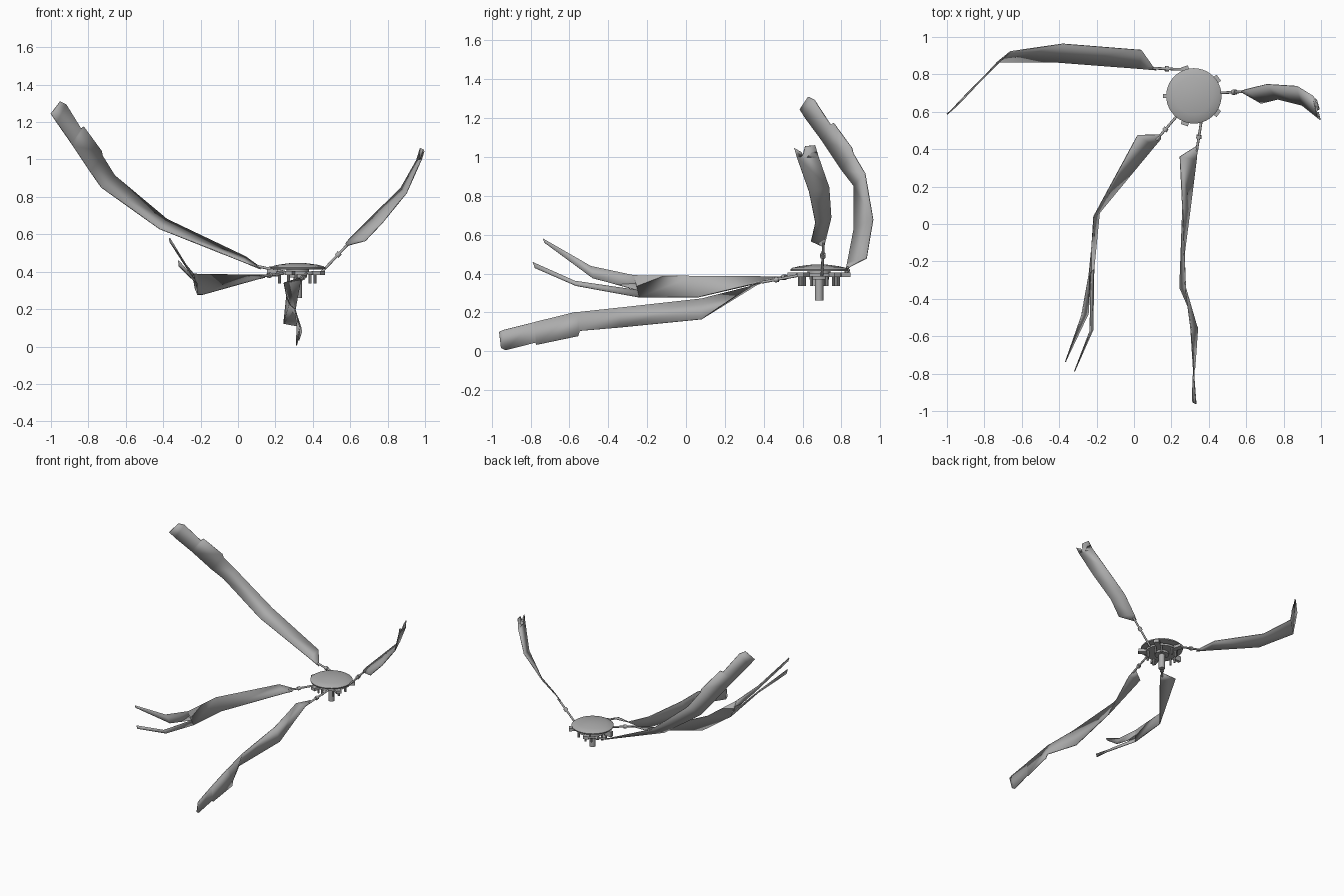
import bpy, bmesh, math
from mathutils import Vector

grey = bpy.data.materials.new("plain_grey")
grey.diffuse_color = (0.42, 0.42, 0.42, 1)
HUB = Vector((0.32, 0.685, 0))


def finish(name, bm, angle=40):
    bmesh.ops.recalc_face_normals(bm, faces=bm.faces)
    me = bpy.data.meshes.new(name)
    bm.to_mesh(me)
    bm.free()
    me.materials.append(grey)
    ob = bpy.data.objects.new(name, me)
    bpy.context.collection.objects.link(ob)
    bpy.ops.object.select_all(action='DESELECT')
    ob.select_set(True)
    bpy.context.view_layer.objects.active = ob
    bpy.ops.object.shade_smooth_by_angle(angle=math.radians(angle))
    return ob


def rod(name, a, b, r, sides=12):
    """Cylinder between two points."""
    a, b = Vector(a), Vector(b)
    bm = bmesh.new()
    bmesh.ops.create_cone(bm, cap_ends=True, segments=sides, radius1=r, radius2=r, depth=(b - a).length)
    bm.transform((b - a).to_track_quat('Z', 'Y').to_matrix().to_4x4())
    bmesh.ops.translate(bm, verts=bm.verts, vec=(a + b) / 2)
    return finish(name, bm)


def lathe(name, profile, sides=40):
    """Revolve (radius, z) points around the hub axis."""
    bm = bmesh.new()
    vs = [bm.verts.new((r, 0, z)) for r, z in profile]
    es = [bm.edges.new(p) for p in zip(vs, vs[1:])]
    bmesh.ops.spin(bm, geom=vs + es, cent=(0, 0, 0), axis=(0, 0, 1), angle=math.tau, steps=sides)
    bmesh.ops.remove_doubles(bm, verts=bm.verts, dist=1e-4)
    bmesh.ops.translate(bm, verts=bm.verts, vec=HUB)
    return finish(name, bm)


def box(name, centre, size, turn):
    bm = bmesh.new()
    bmesh.ops.create_cube(bm, size=1)
    bmesh.ops.scale(bm, verts=bm.verts, vec=size)
    for v in bm.verts:
        v.co.rotate(Vector((1, 0, 0)).rotation_difference(Vector((math.cos(turn), math.sin(turn), 0))))
    bmesh.ops.translate(bm, verts=bm.verts, vec=centre)
    return finish(name, bm)


def blade(name, *ribbons):
    """Bent sheets, each given as pairs of (upper edge, lower edge) points."""
    bm = bmesh.new()
    for pairs in ribbons:
        rows = [[bm.verts.new(p) for p in pair] for pair in pairs]
        for (a, b), (c, d) in zip(rows, rows[1:]):
            bm.faces.new((a, b, d, c))
    bmesh.ops.remove_doubles(bm, verts=bm.verts, dist=1e-4)
    ob = finish(name, bm)
    mod = ob.modifiers.new("thickness", 'SOLIDIFY')
    mod.thickness, mod.offset = 0.006, 0


# Hub: domed cap, motor plate, lower ring and hanging stem
lathe("cap", [(0, 0.447), (0.05, 0.445), (0.1, 0.438), (0.135, 0.43), (0.148, 0.422),
              (0.146, 0.414), (0.12, 0.412), (0, 0.412)])
lathe("motor_plate", [(0, 0.412), (0.06, 0.412), (0.06, 0.4), (0.115, 0.4), (0.115, 0.385),
                      (0.05, 0.385), (0.05, 0.37), (0, 0.37)])
rod("stem", HUB + Vector((0, 0, 0.26)), HUB + Vector((0, 0, 0.38)), 0.022, 16)

# Brackets around the rim and pegs underneath
for i in range(5):
    t = math.radians(36 + 72 * i)
    d = Vector((math.cos(t), math.sin(t), 0))
    box("rim_bracket", HUB + d * 0.135 + Vector((0, 0, 0.394)), (0.06, 0.04, 0.022), t)
    for off in (-0.22, 0.22):
        p = HUB + Vector((math.cos(t + off), math.sin(t + off), 0)) * 0.1
        rod("peg", p + Vector((0, 0, 0.337)), p + Vector((0, 0, 0.39)), 0.008, 8)

# Arms with collars that carry the blades
arms = [((0.29, 0.825, 0.39), (0.10, 0.833, 0.43)),
        ((0.44, 0.70, 0.39), (0.60, 0.708, 0.56)),
        ((0.24, 0.59, 0.39), (0.12, 0.45, 0.375)),
        ((0.365, 0.58, 0.39), (0.335, 0.39, 0.355))]
for a, b in arms:
    a, b = Vector(a), Vector(b)
    rod("arm", a, b, 0.007)
    rod("collar", a.lerp(b, 0.55), a.lerp(b, 0.65), 0.014)

# Long raised blade at the back left, with a chipped edge
blade("back_left_blade", [
    ((0.10, 0.845, 0.437), (0.12, 0.822, 0.415)),
    ((0.04, 0.93, 0.48), (0.03, 0.83, 0.452)),
    ((-0.38, 0.963, 0.68), (-0.42, 0.865, 0.63)),
    ((-0.66, 0.922, 0.915), (-0.73, 0.865, 0.85)),
    ((-0.725, 0.86, 1.02), (-0.79, 0.80, 0.935)),
    ((-0.73, 0.855, 1.045), (-0.80, 0.79, 0.95)),
    ((-0.825, 0.76, 1.175), (-0.88, 0.71, 1.07)),
    ((-0.84, 0.745, 1.165), (-0.89, 0.70, 1.085)),
    ((-0.92, 0.66, 1.295), (-0.97, 0.615, 1.20)),
    ((-0.95, 0.63, 1.31), (-1.0, 0.587, 1.245))])

# Short raised blade on the right, with a notched tip
tip = ((0.955, 0.68, 1.0), (0.985, 0.598, 1.025))
blade("right_blade", [
    ((0.575, 0.712, 0.55), (0.585, 0.70, 0.54)),
    ((0.60, 0.72, 0.58), (0.68, 0.645, 0.565)),
    ((0.71, 0.747, 0.69), (0.77, 0.667, 0.66)),
    ((0.87, 0.737, 0.845), (0.90, 0.634, 0.82)),
    ((0.955, 0.685, 0.995), (0.98, 0.57, 1.0))],
    [((0.955, 0.685, 0.995), (0.975, 0.60, 0.998)),
     ((0.975, 0.665, 1.06), (0.99, 0.613, 1.055))],
    [((0.975, 0.60, 0.998), (0.98, 0.57, 1.0)),
     ((0.985, 0.598, 1.022), (0.995, 0.557, 1.046))])

# Forked blade at the front left
mid = (-0.23, -0.25, 0.314)
up, low = (-0.24, -0.268, 0.39), (-0.215, -0.24, 0.277)
blade("forked_blade", [
    ((0.14, 0.478, 0.383), (0.145, 0.455, 0.37)),
    ((0.02, 0.475, 0.383), (0.11, 0.415, 0.362)),
    ((-0.215, 0.04, 0.387), (-0.185, 0.06, 0.278)),
    (up, low)],
    [(up, mid), ((-0.28, -0.49, 0.438), (-0.245, -0.48, 0.376)),
     ((-0.366, -0.737, 0.58), (-0.364, -0.73, 0.56))],
    [(mid, low), ((-0.235, -0.572, 0.362), (-0.22, -0.567, 0.337)),
     ((-0.318, -0.789, 0.459), (-0.314, -0.778, 0.428))])

# Drooping blade at the front, with a chipped lower edge
blade("front_blade", [
    ((0.33, 0.414, 0.365), (0.34, 0.39, 0.355)),
    ((0.245, 0.36, 0.34), (0.335, 0.345, 0.345)),
    ((0.26, 0.08, 0.27), (0.30, 0.08, 0.165)),
    ((0.275, -0.34, 0.225), (0.245, -0.34, 0.122)),
    ((0.303, -0.55, 0.202), (0.335, -0.546, 0.105)),
    ((0.305, -0.575, 0.2), (0.34, -0.555, 0.078)),
    ((0.318, -0.78, 0.15), (0.325, -0.77, 0.033)),
    ((0.318, -0.79, 0.147), (0.322, -0.775, 0.044)),
    ((0.33, -0.945, 0.108), (0.312, -0.93, 0.005)),
    ((0.331, -0.962, 0.098), (0.315, -0.953, 0.018))])
